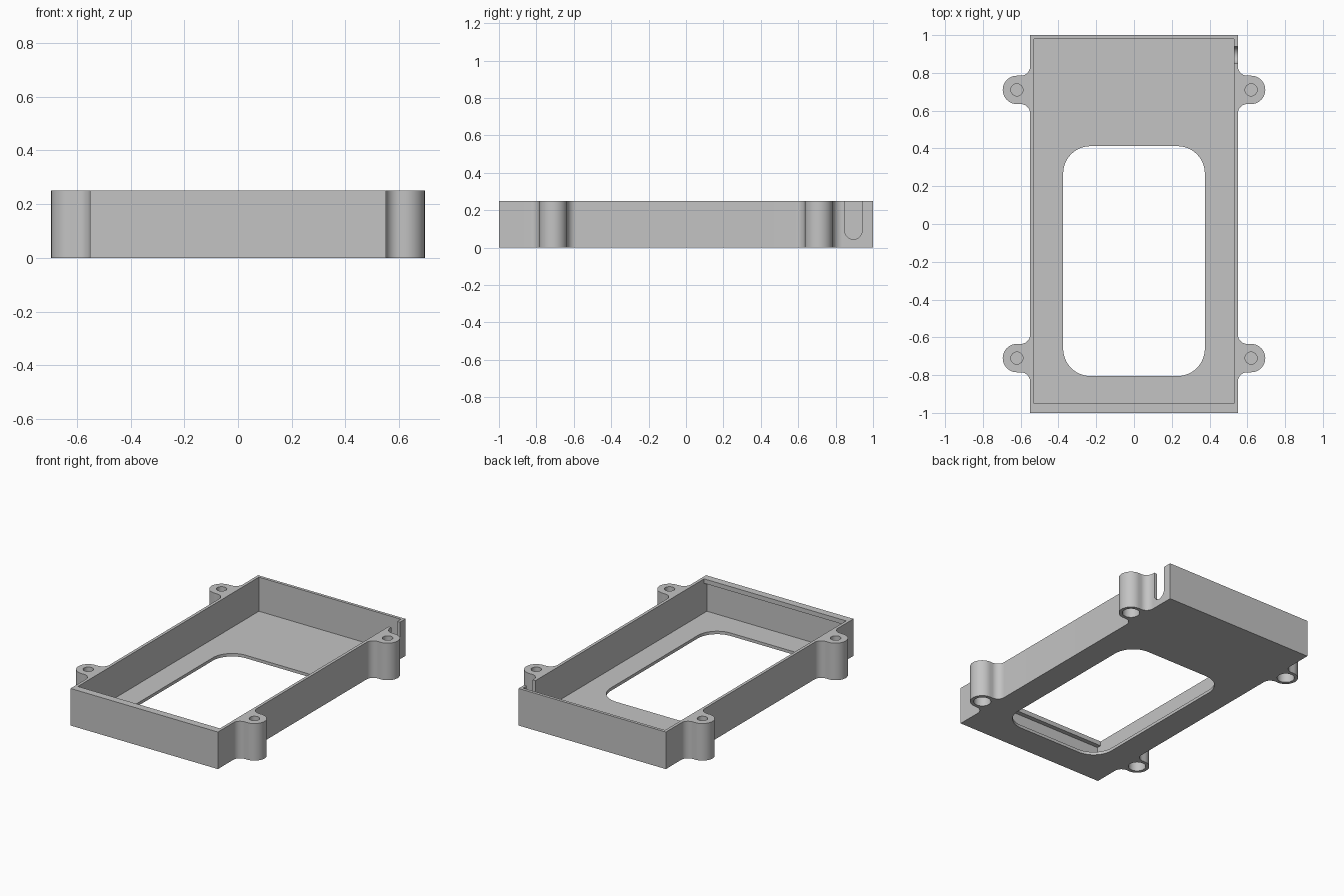
import bpy, bmesh, math

if "Cube" in bpy.data.objects:
    bpy.data.objects.remove(bpy.data.objects["Cube"])

H = 0.25        # overall height
FLOOR = 0.02    # floor thickness
POST = (0.62, 0.71)

grey = bpy.data.materials.new("plain grey")
grey.diffuse_color = (0.55, 0.55, 0.55, 1)
grey.use_nodes = True
grey.node_tree.nodes["Principled BSDF"].inputs["Base Color"].default_value = grey.diffuse_color


def arc(cx, cy, r, a0, a1, n=16):
    return [(cx + r * math.cos(math.radians(a0 + (a1 - a0) * i / n)),
             cy + r * math.sin(math.radians(a0 + (a1 - a0) * i / n))) for i in range(n + 1)]


def circle(cx, cy, r, n=48):
    return arc(cx, cy, r, 0, 360, n)[:-1]


def prism(name, pts, lo, hi, axis="z"):
    """Extrude a 2D outline along z, or along x with the outline in (y, z)."""
    put = (lambda p, d: (p[0], p[1], d)) if axis == "z" else (lambda p, d: (d, p[0], p[1]))
    bm = bmesh.new()
    face = bm.faces.new([bm.verts.new(put(p, lo)) for p in pts])
    top = bmesh.ops.extrude_face_region(bm, geom=[face])["geom"]
    shift = put((0, 0), hi - lo)
    bmesh.ops.translate(bm, vec=shift, verts=[v for v in top if isinstance(v, bmesh.types.BMVert)])
    bmesh.ops.recalc_face_normals(bm, faces=bm.faces)
    me = bpy.data.meshes.new(name)
    bm.to_mesh(me)
    bm.free()
    me.materials.append(grey)
    ob = bpy.data.objects.new(name, me)
    bpy.context.collection.objects.link(ob)
    return ob


def rect(x0, x1, y0, y1):
    return [(x0, y0), (x1, y0), (x1, y1), (x0, y1)]


def cut(target, cutter):
    cutter.hide_render = True
    mod = target.modifiers.new("cut", "BOOLEAN")
    mod.operation, mod.solver, mod.object = "DIFFERENCE", "EXACT", cutter
    bpy.context.view_layer.objects.active = target
    bpy.ops.object.modifier_apply(modifier=mod.name)
    bpy.data.objects.remove(cutter, do_unlink=True)


# Outline: one quarter with its filleted screw post, mirrored to all four
px, py = POST
quarter = (arc(0.60, py - 0.125, 0.05, 180, 90) + arc(px, py, 0.075, -90, 90, 32)
           + arc(0.60, py + 0.125, 0.05, -90, -180) + [(0.55, 1.0)])
right = [(x, -y) for x, y in reversed(quarter)] + quarter
outline = right + [(-x, y) for x, y in reversed(right)]
tray = prism("tray", outline, 0, H)

# Cavity: full size below the front lip, shorter through the lip
cut(tray, prism("cavity_cutter", rect(-0.53, 0.53, -0.98, 0.98), FLOOR, H - 0.03))
cut(tray, prism("opening_cutter", rect(-0.53, 0.53, -0.95, 0.98), H - 0.06, H + 0.1))

# Rounded window in the floor
x, y0, y1, r = 0.375, -0.805, 0.412, 0.145
window = (arc(x - r, y1 - r, r, 0, 90) + arc(-x + r, y1 - r, r, 90, 180)
          + arc(-x + r, y0 + r, r, 180, 270) + arc(x - r, y0 + r, r, 270, 360))
cut(tray, prism("window_cutter", window, -0.1, FLOOR + 0.05))

# Round-bottomed cable slot in the right wall
slot = arc(0.895, 0.09, 0.046, 180, 360, 24) + [(0.941, 0.4), (0.849, 0.4)]
cut(tray, prism("slot_cutter", slot, 0.50, 0.60, "x"))

# Screw holes above, wider recesses below, a thin web between them
for sx in (-1, 1):
    for sy in (-1, 1):
        cut(tray, prism("hole_cutter", circle(sx * px, sy * py, 0.032), 0.14, H + 0.1))
        cut(tray, prism("recess_cutter", circle(sx * px, sy * py, 0.053), -0.1, 0.125))

# Smooth curved walls, crisp edges
bpy.ops.object.select_all(action="DESELECT")
tray.select_set(True)
bpy.context.view_layer.objects.active = tray
bpy.ops.object.shade_smooth_by_angle(angle=math.radians(30))
